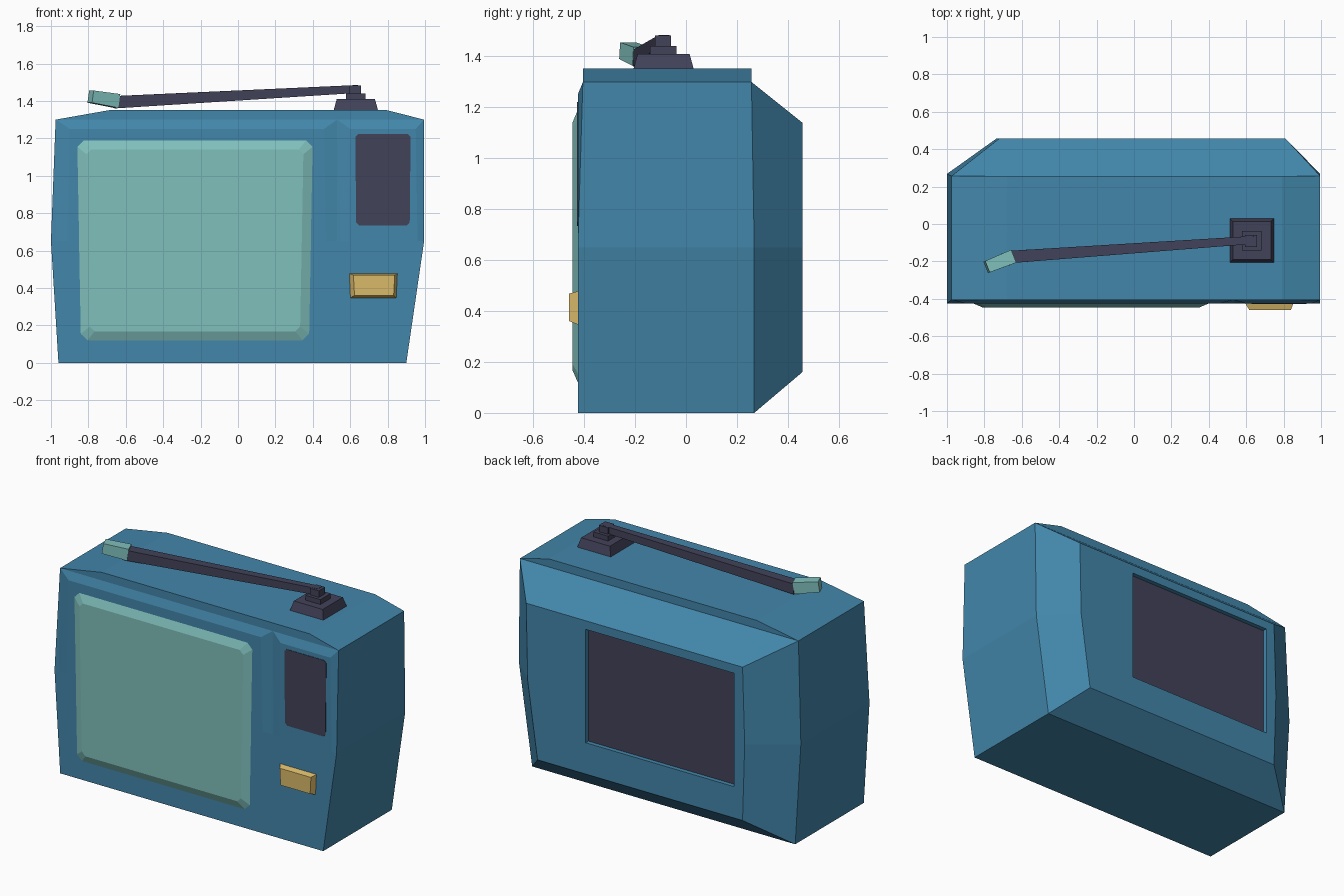
import bpy, bmesh
from mathutils import Vector

if "Cube" in bpy.data.objects:
    bpy.data.objects.remove(bpy.data.objects["Cube"])


def material(name, srgb):
    m = bpy.data.materials.new(name)
    m.diffuse_color = [(c / 255 / 12.92 if c < 11 else ((c / 255 + 0.055) / 1.055) ** 2.4) for c in srgb] + [1]
    m.use_nodes = True
    m.node_tree.nodes["Principled BSDF"].inputs["Base Color"].default_value = m.diffuse_color
    return m


BLUE = material("blue_casing", (66, 134, 170))
TEAL = material("teal_glass", (128, 192, 188))
DARK = material("dark_slate", (66, 66, 90))
GOLD = material("yellow_button", (218, 186, 106))


def build(name, verts, faces, mat):
    me = bpy.data.meshes.new(name)
    me.from_pydata([tuple(v) for v in verts], [], faces)
    bm = bmesh.new()
    bm.from_mesh(me)
    bmesh.ops.recalc_face_normals(bm, faces=bm.faces)
    bm.to_mesh(me)
    bm.free()
    me.materials.append(mat)
    ob = bpy.data.objects.new(name, me)
    bpy.context.collection.objects.link(ob)
    return ob


def bands(a, b, n):
    """Quads between two rings of n vertices starting at indices a and b."""
    return [(a + i, a + (i + 1) % n, b + (i + 1) % n, b + i) for i in range(n)]


def loft(name, rings, mat):
    n = len(rings[0])
    faces = [tuple(range(n)), tuple(range(n * (len(rings) - 1), n * len(rings)))]
    for k in range(len(rings) - 1):
        faces += bands(k * n, (k + 1) * n, n)
    return build(name, [v for r in rings for v in r], faces, mat)


def rect_y(x0, x1, z0, z1, y, taper=0.0):
    """Upright rectangle, bottom edge narrowed by taper."""
    return [(x0 + taper, y, z0), (x1 - taper, y, z0), (x1, y, z1), (x0, y, z1)]


def rect_z(cx, cy, h, z):
    return [(cx - h, cy - h, z), (cx + h, cy - h, z), (cx + h, cy + h, z), (cx - h, cy + h, z)]


def chamfer(ring, c):
    """Cut each corner of a ring by distance c."""
    ring = [Vector(v) for v in ring]
    out = []
    for i, v in enumerate(ring):
        for w in (ring[i - 1], ring[(i + 1) % len(ring)]):
            out.append(v + (w - v).normalized() * c)
    return out


def bar(name, p, q, sp, sq, mat):
    """Square bar from p to q with half sizes sp and sq."""
    p, q = Vector(p), Vector(q)
    d = (q - p).normalized()
    s = d.cross(Vector((0, 0, 1))).normalized()
    u = s.cross(d)
    ring = lambda c, h: [c + s * a * h + u * b * h for a, b in ((-1, -1), (1, -1), (1, 1), (-1, 1))]
    return loft(name, [ring(p, sp), ring(q, sq)], mat)


# casing: lower six outline points, then the two roof points
outline = [(-.96, 0), (.90, 0), (.995, .65), (.995, 1.30), (.79, 1.352), (-.68, 1.352), (-.975, 1.30), (-1.0, .65)]
back6 = [(-.72, .16), (.73, .16), (.80, .65), (.81, 1.14), (-.72, 1.14), (-.735, .65)]
verts = [(x, -.425 if z < .7 else -.405, z) for x, z in outline]
verts += [(x, .268 if z < .7 else .257, z) for x, z in outline]
verts += [(x, .457, z) for x, z in back6]
rim = [8, 9, 10, 11, 14, 15]
faces = bands(0, 8, 8) + [(0, 1, 2, 7), (7, 2, 3, 6), (6, 3, 4, 5), (14, 11, 12, 13)]
faces += [(rim[i], rim[(i + 1) % 6], 16 + (i + 1) % 6, 16 + i) for i in range(6)]
faces.append(tuple(range(16, 22)))
casing = build("casing", verts, faces, BLUE)

# shallow recess in the back, with a dark cover inside
cutter = loft("recess_cutter", [rect_y(-.66, .39, .36, 1.085, y) for y in (.425, .52)], BLUE)
cutter.hide_render = True
cutter.hide_set(True)
mod = casing.modifiers.new("recess", "BOOLEAN")
mod.operation, mod.object, mod.solver = "DIFFERENCE", cutter, "EXACT"
loft("back_cover", [rect_y(-.66, .39, .36, 1.085, y) for y in (.42, .429)], DARK)


# raised front panels that fade into the lower casing front
def front_panel(name, ob, ot, ib, it):
    outer = [(ob[0], -.4249, .65), (ob[1], -.4249, .65), (ot[1], -.405, 1.30), (ot[0], -.405, 1.30)]
    inner = [(ib[0], -.4252, .65), (ib[1], -.4252, .65), (it[1], -.4252, 1.25), (it[0], -.4252, 1.25)]
    loft(name, [outer, inner], BLUE)


front_panel("screen_panel", (-1.0, .53), (-.975, .53), (-.91, .47), (-.90, .46))
front_panel("control_panel", (.53, .995), (.53, .995), (.59, .96), (.60, .95))

# screen
loft("screen", [chamfer(rect_y(-.86, .40, .12, 1.19, -.41, .02), .035),
                chamfer(rect_y(-.86, .40, .12, 1.19, -.425, .02), .035),
                chamfer(rect_y(-.81, .35, .168, 1.14, -.446, .018), .025)], TEAL)

# control plate and button
loft("control_plate", [chamfer(rect_y(.627, .923, .735, 1.222, y, .005), .015) for y in (-.422, -.428)], DARK)
loft("button", [rect_y(.595, .852, .347, .478, -.415, .006),
                rect_y(.595, .852, .347, .478, -.425, .006),
                rect_y(.617, .838, .361, .468, -.46, .006)], GOLD)

# aerial: stepped foot, rod and tip
loft("aerial_base", [rect_z(.63, -.088, .12, 1.345), rect_z(.63, -.088, .102, 1.41)], DARK)
loft("aerial_step", [rect_z(.63, -.09, .052, z) for z in (1.405, 1.441)], DARK)
loft("aerial_pivot", [rect_z(.625, -.09, .032, z) for z in (1.435, 1.483)], DARK)
bar("aerial_rod", (.64, -.085, 1.464), (-.66, -.176, 1.393), .021, .033, DARK)
bar("aerial_tip", (-.648, -.174, 1.400), (-.788, -.230, 1.423), .037, .033, TEAL)
